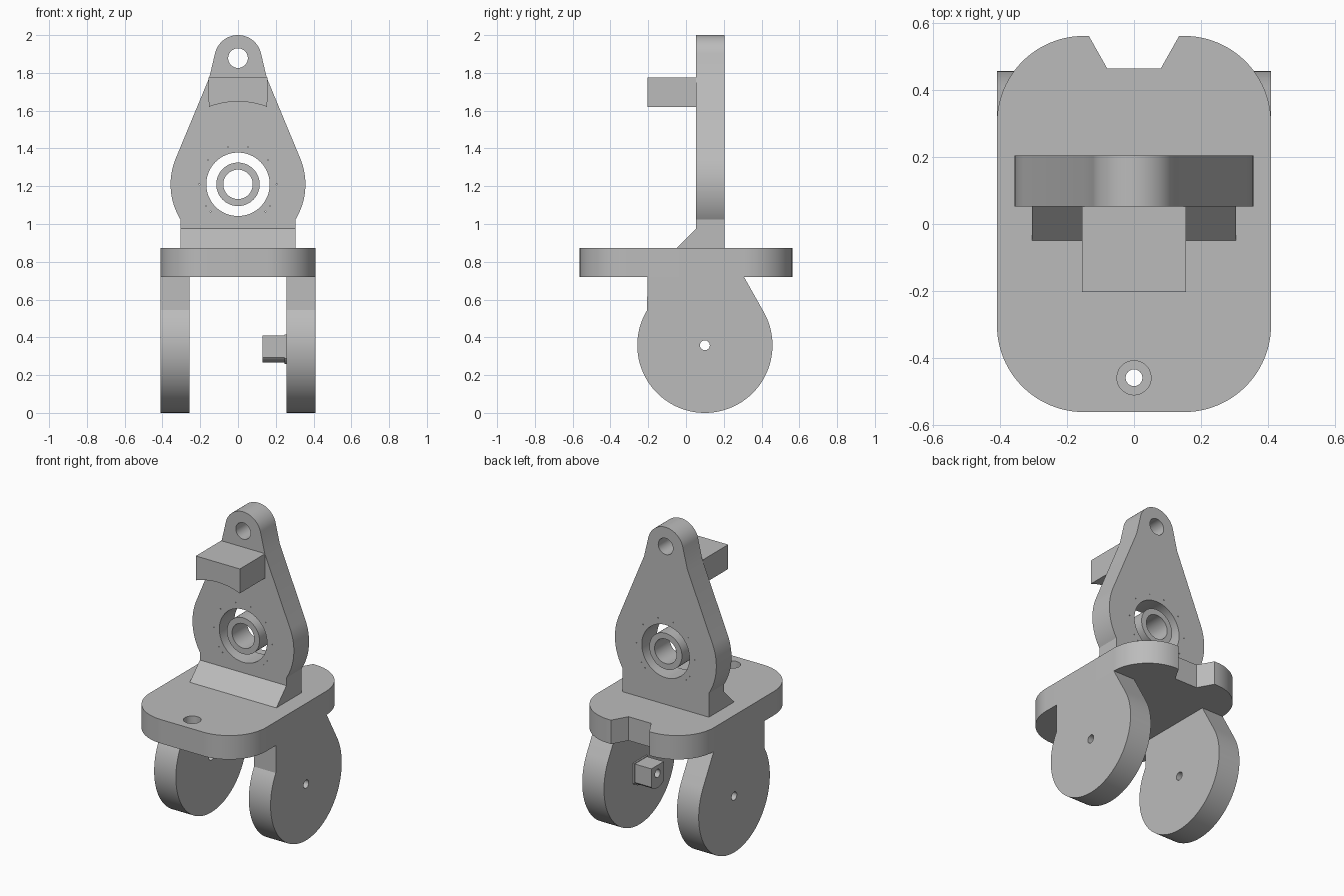
import bpy, bmesh
from math import sin, cos, radians, acos, atan2, hypot, degrees
from mathutils import Matrix

cube = bpy.data.objects.get("Cube")
if cube:
    bpy.data.objects.remove(cube, do_unlink=True)

grey = bpy.data.materials.new("plain grey")
grey.use_nodes = True
colour = (0.5, 0.5, 0.5, 1)
grey.diffuse_color = colour
for node in grey.node_tree.nodes:
    if node.type == 'BSDF_PRINCIPLED':
        node.inputs["Base Color"].default_value = colour

# Columns give the world directions of the profile's u, v and depth axes
AXES = {
    'Z': Matrix.Identity(4),
    'Y': Matrix(((1, 0, 0, 0), (0, 0, -1, 0), (0, 1, 0, 0), (0, 0, 0, 1))),
    'X': Matrix(((0, 0, 1, 0), (1, 0, 0, 0), (0, 1, 0, 0), (0, 0, 0, 1))),
}


def arc(cu, cv, r, start, end, n=24):
    angles = [radians(start + (end - start) * i / n) for i in range(n + 1)]
    return [(cu + r * cos(a), cv + r * sin(a)) for a in angles]


def circle(cu, cv, r, n=48):
    return arc(cu, cv, r, 0, 360, n)[:-1]


def mirrored(half):
    """Close a right-hand outline, listed bottom to top, with its left copy."""
    return half + [(-u, v) for u, v in reversed(half) if abs(u) > 1e-5]


def prism(name, axis, low, high, outline, holes=()):
    """Extrude an outline with holes along a world axis from low to high."""
    curve = bpy.data.curves.new(name, 'CURVE')
    curve.dimensions = '2D'
    curve.fill_mode = 'BOTH'
    curve.extrude = (high - low) / 2
    for loop in (outline, *holes):
        spline = curve.splines.new('POLY')
        spline.points.add(len(loop) - 1)
        for point, (u, v) in zip(spline.points, loop):
            point.co = (u, v, 0, 1)
        spline.use_cyclic_u = True
    temp = bpy.data.objects.new(name + " outline", curve)
    bpy.context.collection.objects.link(temp)
    bpy.context.view_layer.update()
    graph = bpy.context.evaluated_depsgraph_get()
    mesh = bpy.data.meshes.new_from_object(temp.evaluated_get(graph))
    bpy.data.objects.remove(temp, do_unlink=True)
    bpy.data.curves.remove(curve)

    shift = Matrix.Translation([(low + high) / 2 if a == axis else 0 for a in 'XYZ'])
    mesh.transform(shift @ AXES[axis])
    bm = bmesh.new()
    bm.from_mesh(mesh)
    bmesh.ops.remove_doubles(bm, verts=bm.verts, dist=1e-5)
    bmesh.ops.recalc_face_normals(bm, faces=bm.faces)
    bm.to_mesh(mesh)
    bm.free()
    mesh.name = name
    mesh.materials.clear()
    mesh.materials.append(grey)

    obj = bpy.data.objects.new(name, mesh)
    bpy.context.collection.objects.link(obj)
    bpy.ops.object.select_all(action='DESELECT')
    obj.select_set(True)
    bpy.context.view_layer.objects.active = obj
    bpy.ops.object.shade_smooth_by_angle(angle=radians(25))
    return obj


# Base plate: rounded corners, tapered notch at the back, stepped bolt hole
W, L, R = 0.41, 0.5625, 0.26
plate = mirrored(arc(W - R, R - L, R, -90, 0) + arc(W - R, L - R, R, 0, 90)
                 + [(0.135, L), (0.08, 0.465)])
prism("base_plate", 'Z', 0.72, 0.872, plate, [circle(0, -0.46, 0.051)])
prism("bolt_seat", 'Z', 0.72, 0.77, circle(0, -0.46, 0.051), [circle(0, -0.46, 0.025)])

# Two round legs with a pivot hole
PY, PZ, PR = 0.1, 0.358, 0.358
leg = [(0.307, 0.72), (-0.205, 0.72)] + arc(PY, PZ, PR, 148.5, 390, 72)
pivot = circle(PY, PZ, 0.026, 32)
prism("left_leg", 'X', 0.257, W, leg, [pivot])
prism("right_leg", 'X', -W, -0.257, leg, [pivot])


# Pivot boss with flats on the left leg's inner face, and its collar
def boss_outline(scale):
    points = []
    for u, v in circle(0, 0, 0.092):
        p = (PY + scale * max(-0.062, min(0.062, u)), PZ + scale * min(0.052, v))
        if not points or hypot(p[0] - points[-1][0], p[1] - points[-1][1]) > 1e-4:
            points.append(p)
    return points


prism("pivot_boss", 'X', 0.13, 0.257, boss_outline(1), [pivot])
prism("boss_collar", 'X', 0.247, 0.257, boss_outline(1.09), [pivot])

# Upright plate: square foot, round hub, tapered neck and rounded tip
HZ, HR = 1.21, 0.357
neck = (0.152, 1.775)
tangent = degrees(atan2(neck[1] - HZ, neck[0])
                  - acos(HR / hypot(neck[0], neck[1] - HZ)))
upright = mirrored([(0.305, 0.872)] + arc(0, HZ, HR, -31.3, tangent) + [neck]
                   + arc(0, 1.875, 0.125, 12, 90))
screw_holes = []
for angle in (0, 39, 75, 105, 141, 180, 214, 225, 315, 326):
    a = radians(angle)
    screw_holes.append(circle(0.205 * cos(a), HZ + 0.205 * sin(a), 0.003, 8))
prism("upright_plate", 'Y', 0.052, 0.205, upright,
      [circle(0, HZ, 0.168, 64), circle(0, 1.878, 0.052)] + screw_holes)

# Bearing ring inside the hub opening
prism("bearing_ring", 'Y', 0.052, 0.205, circle(0, HZ, 0.115, 64), [circle(0, HZ, 0.078)])

# Sloped brace along the foot of the upright
prism("foot_brace", 'X', -0.305, 0.305, [(-0.05, 0.872), (0.052, 0.872), (0.052, 0.975)])

# Forward block with an underside arched around the hub centre
block = arc(0, HZ, 0.438, 110.7, 69.3) + [(0.155, 1.775), (-0.155, 1.775)]
prism("forward_block", 'Y', -0.203, 0.052, block)
